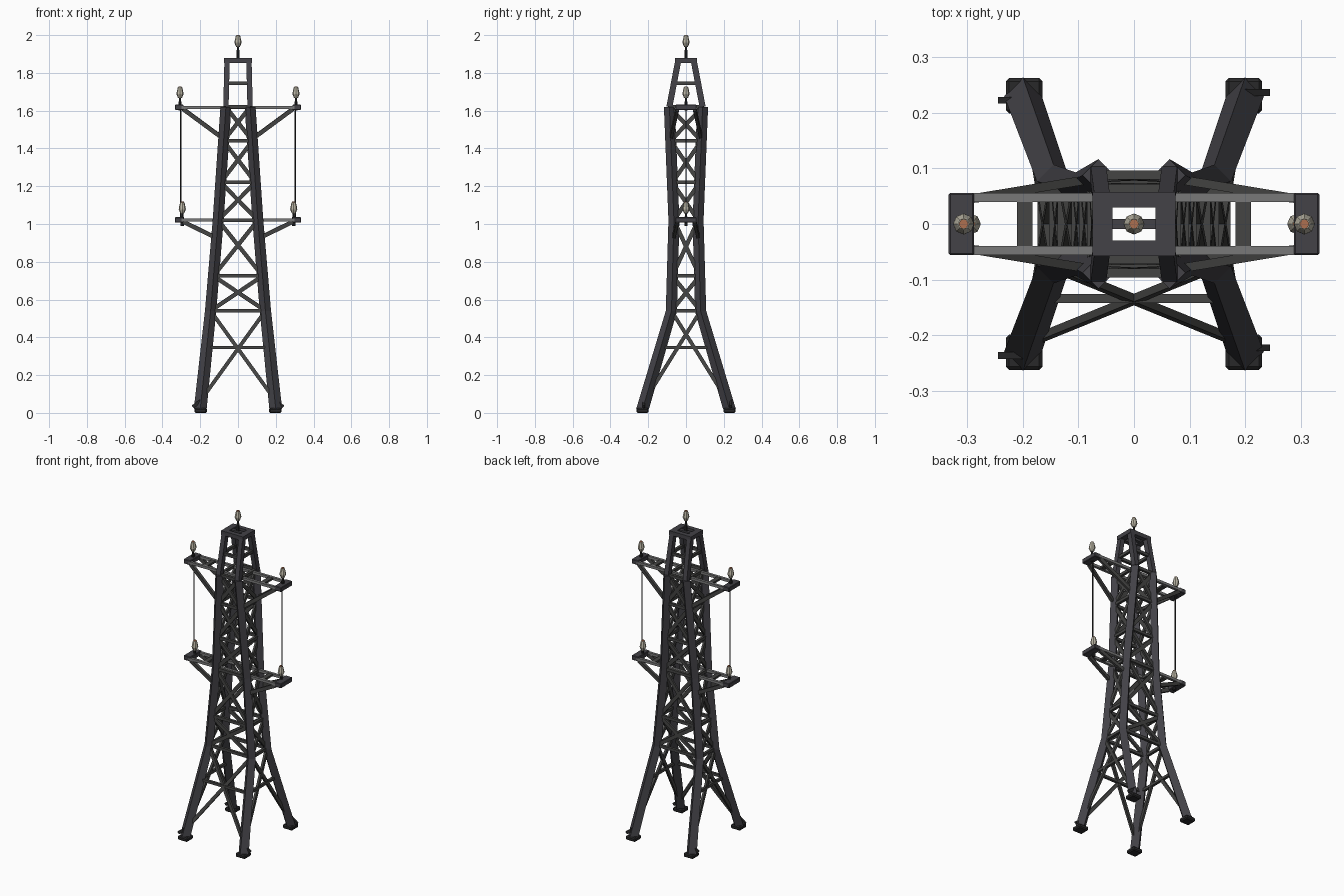
import bpy, bmesh, math
from mathutils import Vector

if "Cube" in bpy.data.objects:
    bpy.data.objects.remove(bpy.data.objects["Cube"])


def material(name, rgb):
    m = bpy.data.materials.new(name)
    m.diffuse_color = (*rgb, 1)
    m.use_nodes = True
    m.node_tree.nodes["Principled BSDF"].inputs["Base Color"].default_value = m.diffuse_color
    return m


STEEL = material("dark steel", (0.056, 0.054, 0.063))
BRACE = material("brace steel", (0.058, 0.058, 0.056))
BLACK = material("black iron", (0.022, 0.022, 0.023))
RAIL = material("light steel", (0.19, 0.19, 0.19))
CERAMIC = material("cream ceramic", (0.5, 0.47, 0.38))
COPPER = material("copper", (0.42, 0.16, 0.08))


def finish(name, bm, mat):
    bmesh.ops.recalc_face_normals(bm, faces=bm.faces)
    me = bpy.data.meshes.new(name)
    bm.to_mesh(me)
    bm.free()
    me.materials.append(mat)
    ob = bpy.data.objects.new(name, me)
    bpy.context.collection.objects.link(ob)
    return ob


def loft(bm, rings):
    """Skin a list of vertex rings and cap both ends."""
    rows = [[bm.verts.new(p) for p in r] for r in rings]
    n = len(rows[0])
    for a, b in zip(rows, rows[1:]):
        for i in range(n):
            j = (i + 1) % n
            bm.faces.new((a[i], a[j], b[j], b[i]))
    bm.faces.new(rows[0][::-1])
    bm.faces.new(rows[-1])


def beam(bm, a, b, w, d, face=(0, 0, 1)):
    """Bar from a to b; d is its thickness towards the face direction."""
    a, b = Vector(a), Vector(b)
    t = (b - a).normalized()
    u = t.cross(Vector(face)).normalized()
    v = u.cross(t)
    sec = [u * (sx * w / 2) + v * (sy * d / 2)
           for sx, sy in ((-1, -1), (1, -1), (1, 1), (-1, 1))]
    loft(bm, [[p + s for s in sec] for p in (a, b)])


def box(bm, c, size):
    x, y, z = c
    beam(bm, (x - size[0] / 2, y, z), (x + size[0] / 2, y, z), size[1], size[2])


def lathe(name, centre, profile, sides, mat):
    bm = bmesh.new()
    x, y, z = centre
    loft(bm, [[(x + r * math.cos(2 * math.pi * i / sides),
                y + r * math.sin(2 * math.pi * i / sides), z + h)
               for i in range(sides)] for r, h in profile])
    return finish(name, bm, mat)


# Leg centre line: height, x, y, half diagonal
LEG = [(0.02, 0.200, 0.230, 0.034), (0.54, 0.145, 0.077, 0.030),
       (1.02, 0.105, 0.064, 0.029), (1.62, 0.064, 0.088, 0.029),
       (1.86, 0.058, 0.042, 0.018)]


def leg_at(z):
    for p, q in zip(LEG, LEG[1:]):
        if z <= q[0]:
            t = (z - p[0]) / (q[0] - p[0])
            return p[1] + (q[1] - p[1]) * t, p[2] + (q[2] - p[2]) * t
    return LEG[-1][1:3]


CORNERS = [(sx, sy) for sx in (-1, 1) for sy in (-1, 1)]

# Four bent main legs with slimmer top posts
for sx, sy in CORNERS:
    bm = bmesh.new()
    loft(bm, [[(sx * x + r, sy * y, z), (sx * x, sy * y + r, z),
               (sx * x - r, sy * y, z), (sx * x, sy * y - r, z)]
              for z, x, y, r in LEG[:4]])
    post = [Vector((sx * p[1], sy * p[2], p[0])) for p in LEG[3:]]
    beam(bm, post[0], post[1], 0.032, 0.028, (1, 0, 0))
    finish("main_leg", bm, STEEL)

# Feet with chamfered edges, and small anchor tabs
for sx, sy in CORNERS:
    bm = bmesh.new()
    box(bm, (sx * 0.198, sy * 0.231, 0.0125), (0.066, 0.064, 0.025))
    bmesh.ops.bevel(bm, geom=bm.edges[:], offset=0.006, segments=1, affect='EDGES')
    finish("foot", bm, BLACK)
    bm = bmesh.new()
    y = sy * 0.23 + sx * 0.007
    beam(bm, (sx * 0.195, y, 0.065), (sx * 0.24, y, 0.032), 0.012, 0.018)
    finish("anchor_tab", bm, BLACK)


# Lattice on the four faces of the tower
def side_point(side, s, z):
    x, y = leg_at(z)
    return {"front": (s * x, -y, z), "back": (s * x, y, z),
            "left": (-x, s * y, z), "right": (x, s * y, z)}[side]


FACES = {"front": (0, -1, 0), "back": (0, 1, 0), "left": (-1, 0, 0), "right": (1, 0, 0)}
LEVELS = [0.54, 0.725, 1.02, 1.22, 1.44, 1.62]
for side, n in FACES.items():
    bm = bmesh.new()
    for z in LEVELS + [1.745]:
        beam(bm, side_point(side, -1, z), side_point(side, 1, z), 0.018, 0.016, n)
    for z0, z1 in zip(LEVELS, LEVELS[1:]):
        for s in (-1, 1):
            beam(bm, side_point(side, s, z0), side_point(side, -s, z1), 0.022, 0.012, n)
    if side != "back":
        # Large lower cross with its tie bar
        beam(bm, side_point(side, -1, 0.345), side_point(side, 1, 0.345), 0.016, 0.016, n)
        for s in (-1, 1):
            beam(bm, side_point(side, s, 0.07), side_point(side, -s, 0.54), 0.02, 0.014, n)
    finish(side + "_lattice", bm, BRACE)

# Top frame with a bar across the middle
bm = bmesh.new()
for s in (-1, 1):
    box(bm, (s * 0.057, 0, 1.865), (0.036, 0.116, 0.026))
    box(bm, (0, s * 0.044, 1.865), (0.08, 0.028, 0.026))
box(bm, (0, 0, 1.865), (0.08, 0.018, 0.02))
finish("top_frame", bm, STEEL)

# Two crossarms: (arm height, strut foot height)
for z, zs in ((1.618, 1.45), (1.022, 0.925)):
    bm = bmesh.new()
    for s in (-1, 1):
        box(bm, (0, s * 0.048, z), (0.60, 0.016, 0.016))
    finish("arm_rails", bm, RAIL)

    x, y = leg_at(zs)
    bm = bmesh.new()
    for sx, sy in CORNERS:
        beam(bm, (sx * x, sy * y, zs), (sx * 0.29, sy * 0.046, z - 0.01), 0.016, 0.022)
    for s in (-1, 1):
        box(bm, (s * 0.197, 0, z), (0.028, 0.09, 0.012))
    finish("arm_struts", bm, BRACE)

    for s in (-1, 1):
        bm = bmesh.new()
        box(bm, (s * 0.311, 0, z), (0.046, 0.112, 0.028))
        bmesh.ops.bevel(bm, geom=bm.edges[:], offset=0.003, segments=1, affect='EDGES')
        finish("arm_end_block", bm, STEEL)

# Insulators: pin, bell and copper tip
SPOTS = [(0, 1.872)] + [(s * x, z) for s in (-1, 1) for x, z in ((0.307, 1.60), (0.295, 0.99))]
for x, z in SPOTS:
    c = (x, 0, z)
    lathe("insulator_pin", c, [(0.009, 0), (0.009, 0.045), (0.006, 0.05), (0.006, 0.08)], 8, BLACK)
    lathe("insulator_bell", c, [(0.009, 0.066), (0.012, 0.07), (0.019, 0.088), (0.018, 0.096),
                                (0.012, 0.122), (0.010, 0.125)], 8, CERAMIC)
    lathe("insulator_tip", c, [(0.009, 0.118), (0.009, 0.128)], 6, COPPER)

# Hanging cables between the arm ends
for s in (-1, 1):
    lathe("cable", (s * 0.302, 0, 1.02), [(0.004, 0), (0.004, 0.595)], 6, BLACK)
